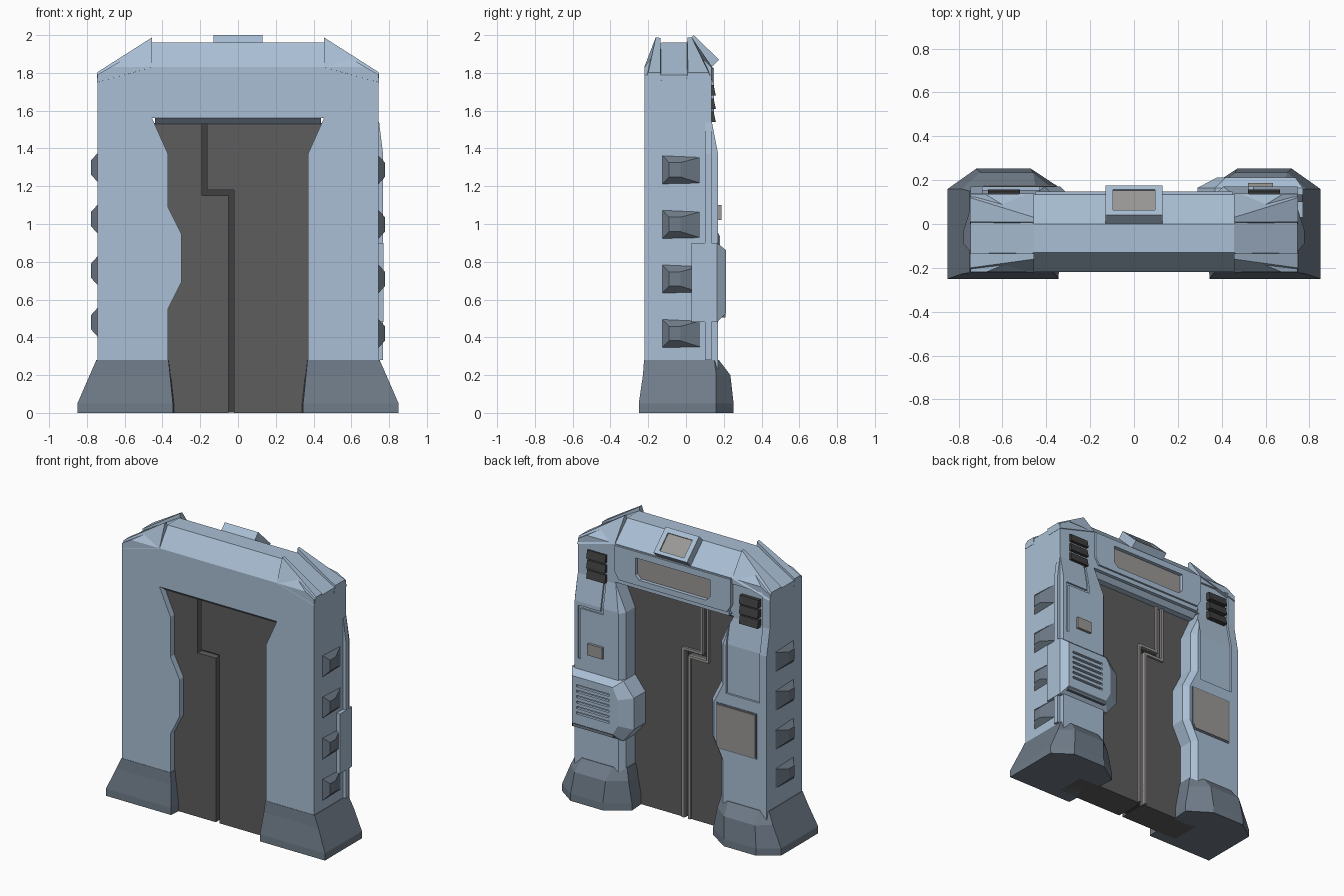
import bpy, bmesh
from mathutils import Vector

if "Cube" in bpy.data.objects:
    bpy.data.objects.remove(bpy.data.objects["Cube"])


def mat(name, r, g, b):
    m = bpy.data.materials.new(name)
    m.diffuse_color = (r, g, b, 1)
    m.use_nodes = True
    m.node_tree.nodes["Principled BSDF"].inputs["Base Color"].default_value = m.diffuse_color
    return m


BLUE = mat("pale_blue", .40, .52, .66)
STEEL = mat("steel", .16, .20, .25)
DOOR = mat("door_grey", .11, .11, .11)
DARK = mat("dark", .05, .05, .05)
PANEL = mat("screen_grey", .33, .32, .31)


def loft(name, rings, m=None):
    """Skin equal-length rings of 3D points and cap both ends."""
    bm = bmesh.new()
    vs = [[bm.verts.new(p) for p in r] for r in rings]
    n = len(vs[0])
    for a, b in zip(vs, vs[1:]):
        for i in range(n):
            j = (i + 1) % n
            bm.faces.new((a[i], a[j], b[j], b[i]))
    bm.faces.new(vs[0][::-1])
    bm.faces.new(vs[-1])
    bmesh.ops.recalc_face_normals(bm, faces=bm.faces)
    me = bpy.data.meshes.new(name)
    bm.to_mesh(me)
    bm.free()
    ob = bpy.data.objects.new(name, me)
    bpy.context.collection.objects.link(ob)
    if m:
        me.materials.append(m)
    return ob


def prism_y(name, pts, y0, y1, m=None):
    return loft(name, [[(x, y, z) for x, z in pts] for y in (y0, y1)], m)


def prism_x(name, pts, x0, x1, m=None):
    return loft(name, [[(x, y, z) for y, z in pts] for x in (x0, x1)], m)


def rect(a0, a1, b0, b1):
    return [(a0, b0), (a1, b0), (a1, b1), (a0, b1)]


def box(name, x0, x1, y0, y1, z0, z1, m=None):
    return prism_y(name, rect(x0, x1, z0, z1), y0, y1, m)


def boolean(ob, cutter, op='DIFFERENCE'):
    cutter.hide_render = True
    mod = ob.modifiers.new("cut", 'BOOLEAN')
    mod.operation, mod.object, mod.solver = op, cutter, 'EXACT'
    bpy.context.view_layer.objects.active = ob
    bpy.ops.object.modifier_apply(modifier=mod.name)
    bpy.data.objects.remove(cutter)


# Arch frame: front outline with a notched left jamb
outline = [(-.745, .2), (-.745, 1.79), (-.455, 1.96), (.455, 1.96), (.745, 1.79), (.745, .2),
           (.37, .2), (.37, 1.37), (.455, 1.56), (-.455, 1.56), (-.37, 1.37), (-.37, 1.09),
           (-.30, .95), (-.30, .69), (-.37, .55), (-.37, .2)]
frame = prism_y("arch_frame", outline, -.22, .17, BLUE)
bm = bmesh.new()
bm.from_mesh(frame.data)
jamb = [e for e in bm.edges
        if all(v.co.y > .16 and abs(v.co.x) < .46 and v.co.z < 1.6 for v in e.verts)]
bmesh.ops.bevel(bm, geom=jamb, offset=.035, segments=1, affect='EDGES')
bm.to_mesh(frame.data)
bm.free()
side = [(-.22, .1), (-.22, 1.83), (-.13, 1.96), (0, 1.96), (.135, 1.83), (.135, 1.55),
        (.17, 1.37), (.17, .1)]
boolean(frame, prism_x("side_profile", side, -1, 1), 'INTERSECT')


# Sunken panel and cable groove following the kinked back surface
def sunk(z0, z1, x0, x1, d):
    prof = [(.25, z0), (.17 - d, z0)]
    if z1 > 1.37:
        prof += [(.17 - d, 1.37), (.135 - d, 1.55), (.135 - d, z1)]
    else:
        prof += [(.17 - d, z1)]
    boolean(frame, prism_x("groove_cutter", prof + [(.25, z1)], x0, x1))


sunk(1.03, 1.79, -.69, -.43, .014)
sunk(1.325, 1.58, .525, .543, .012)
sunk(1.325, 1.343, .53, .715, .012)
sunk(.97, 1.34, .70, .718, .012)

# Lintel back plate with its window, and the soffit over the doors
plate = prism_y("lintel_plate", [(-.42, 1.59), (.42, 1.59), (.45, 1.64), (.45, 1.825),
                                 (-.45, 1.825), (-.45, 1.64)], .12, .148, BLUE)
window = [(-.26, 1.63), (.26, 1.63), (.29, 1.66), (.29, 1.78), (-.29, 1.78), (-.29, 1.66)]
boolean(plate, prism_y("window_cutter", window, .1, .2))
boolean(frame, prism_y("window_cutter", window, .115, .2))
prism_y("lintel_screen", window, .10, .122, PANEL)
prism_x("soffit", [(-.219, 1.56), (-.18, 1.53), (.08, 1.53), (.13, 1.58), (.1, 1.6), (-.2, 1.6)],
        -.44, .44, BLUE)


# Tilted display on the roof slope
def slab(p, q, lo, hi):
    n = Vector((.69, .72))
    p, q = Vector(p), Vector(q)
    return [tuple(v) for v in (p + n * lo, p + n * hi, q + n * hi, q + n * lo)]


display = prism_x("roof_display", [(-.01, 1.95), (.04, 2.0), (.175, 1.87), (.125, 1.82)],
                  -.13, .13, BLUE)
boolean(display, prism_x("display_cutter", slab((.065, 1.976), (.158, 1.886), -.015, .03), -.095, .095))
prism_x("display_screen", slab((.065, 1.976), (.158, 1.886), -.025, -.009), -.095, .095, PANEL)

# Sliding doors meeting in a stepped seam
prism_y("left_door", [(-.5, 0), (-.05, 0), (-.05, 1.15), (-.19, 1.15), (-.19, 1.535), (-.5, 1.535)],
        -.175, .035, DOOR)
prism_y("right_door", [(-.02, 0), (.49, 0), (.49, 1.535), (-.165, 1.535), (-.165, 1.18), (-.02, 1.18)],
        -.175, .035, DOOR)


def seam(name, d, w, y0, y1, m):
    """Stepped strip of width w, shifted by d across the seam."""
    a, b, c = -.1775 + d, 1.165 + d, -.035 + d
    prism_y(name, [(a - w, 1.53), (a - w, b - w), (c - w, b - w), (c - w, .003), (c + w, .003),
                   (c + w, b + w), (a + w, b + w), (a + w, 1.53)], y0, y1, m)


seam("seam_core", 0, .0145, -.13, .0, DARK)
seam("seam_rail_left", -.024, .009, .03, .05, PANEL)
seam("seam_rail_right", .024, .009, .03, .05, PANEL)

for s, tag in ((1, "right"), (-1, "left")):
    # Flared feet
    low = [(.345, -.25), (.85, -.25), (.85, .16), (.72, .252), (.47, .252), (.315, .15)]
    mid = [(.36, -.228), (.785, -.228), (.785, .16), (.70, .235), (.46, .235), (.345, .145)]
    top = [(.368, -.222), (.75, -.222), (.75, .15), (.68, .174), (.45, .174), (.366, .13)]
    loft(tag + "_foot", [[(s * x, y, z) for x, y in p]
                         for p, z in ((low, 0), (low, .05), (mid, .2), (top, .28))], STEEL)

    # Roof corner fins, front and back
    for end, near, far in (
            ("front", [(-.221, 1.83), (-.16, 1.988), (-.135, 1.985), (-.13, 1.80)],
             [(-.221, 1.75), (-.20, 1.802), (-.135, 1.802), (-.13, 1.75)]),
            ("back", [(.14, 1.83), (.03, 1.988), (.008, 1.988), (0, 1.80)],
             [(.14, 1.75), (.12, 1.802), (.01, 1.802), (0, 1.75)])):
        loft(f"{tag}_{end}_fin", [[(s * .455, y, z) for y, z in near],
                                  [(s * .747, y, z) for y, z in far]], BLUE)

    # Wedge studs down the outer sides
    z_start, step = (.42, .289) if s > 0 else (.48, .273)
    for i in range(4):
        z = z_start + i * step
        loft(f"{tag}_stud", [[(s * .74, y, q) for y, q in
                              ((-.13, z - .08), (.09, z - .075), (.09, z + .07), (-.13, z + .08))],
                             [(s * .778, y, q) for y, q in rect(-.09, -.03, z - .038, z + .038)]], STEEL)

    # Upper louvres
    for i in range(3):
        z = 1.54 + i * .07
        x0, x1 = sorted((s * .52, s * .665))
        prism_x(tag + "_louvre", [(.11, z), (.158, z), (.146, z + .055), (.11, z + .055)], x0, x1, DARK)

# Slotted machine housing on the right pillar
base = [(.77, .48), (.37, .48), (.29, .58), (.29, .80), (.37, .90), (.77, .90)]
face = [(.735, .53), (.42, .53), (.38, .60), (.38, .78), (.42, .86), (.735, .86)]
housing = loft("vent_housing", [[(x, y, z) for x, z in p]
                                for p, y in ((base, .03), (base, .165), (face, .213))], BLUE)
for i in range(6):
    z = .60 + i * .038
    boolean(housing, box("slot_cutter", .45, .70, .195, .3, z, z + .016))
box("housing_foot_strip", .42, .735, .16, .208, .505, .53, STEEL)

# Right outer cover, small keypad, left lower screen
prism_y("side_cover", [(.74, .28), (.768, .28), (.768, 1.37), (.747, 1.54), (.74, 1.54)], .10, .135, BLUE)
box("keypad", .52, .635, .16, .188, 1.02, 1.10, PANEL)
prism_y("lower_screen_bezel", [(-.67, .63), (-.37, .63), (-.355, .66), (-.355, .95), (-.67, .95)],
        .13, .174, STEEL)
prism_y("lower_screen", [(-.66, .64), (-.375, .64), (-.365, .665), (-.365, .94), (-.66, .94)],
        .14, .179, PANEL)
